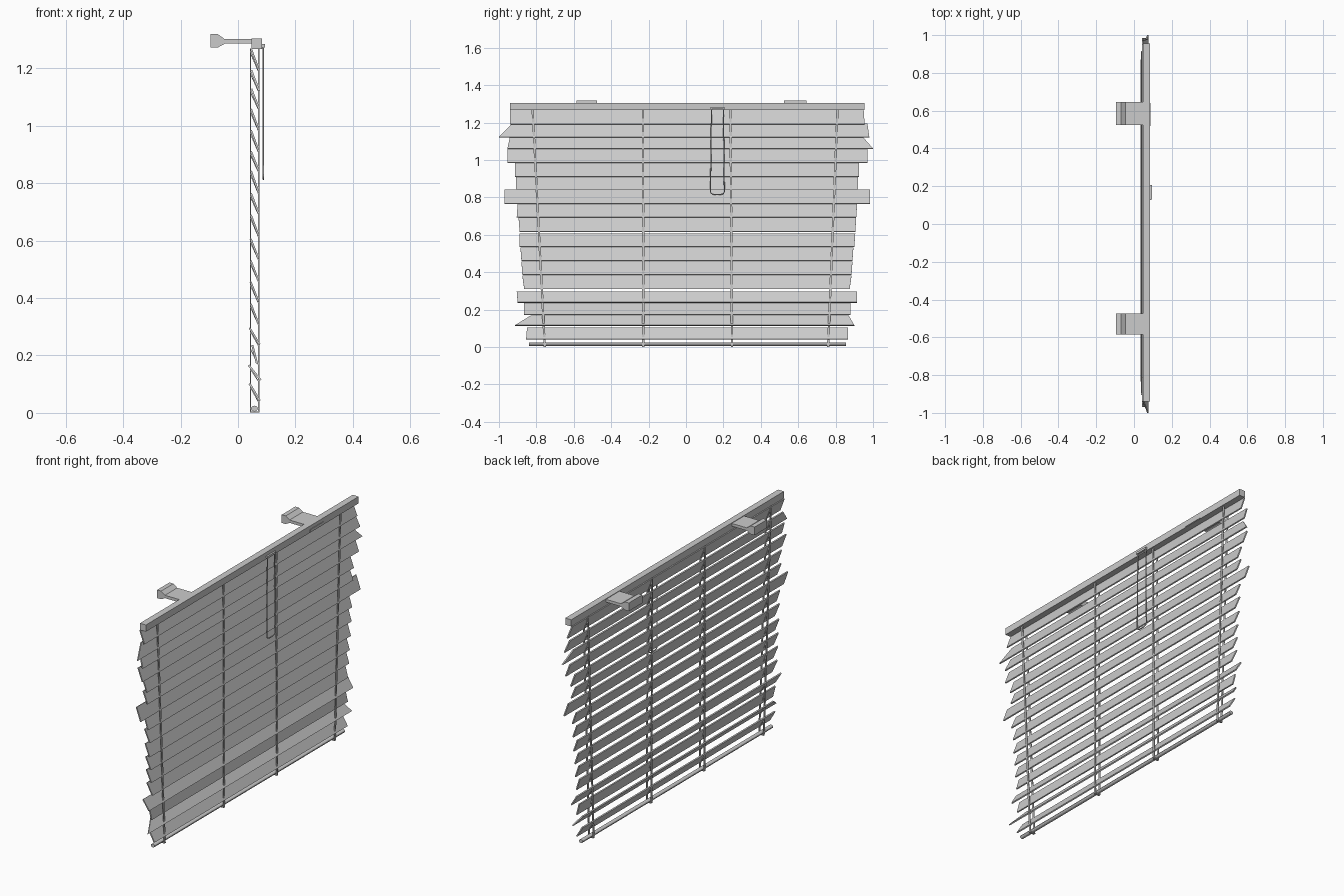
import bpy, bmesh
from math import cos, sin, pi
from mathutils import Vector

if "Cube" in bpy.data.objects:
    bpy.data.objects.remove(bpy.data.objects["Cube"])


def finish(bm, name):
    bmesh.ops.recalc_face_normals(bm, faces=bm.faces)
    me = bpy.data.meshes.new(name)
    bm.to_mesh(me)
    bm.free()
    ob = bpy.data.objects.new(name, me)
    bpy.context.collection.objects.link(ob)
    return ob


def loft(bm, a, b):
    """Closed solid between two matching outlines."""
    va = [bm.verts.new(p) for p in a]
    vb = [bm.verts.new(p) for p in b]
    n = len(va)
    bm.faces.new(va)
    bm.faces.new(vb[::-1])
    for i in range(n):
        bm.faces.new((va[i], vb[i], vb[(i + 1) % n], va[(i + 1) % n]))


def prism(name, xz, y0, y1):
    bm = bmesh.new()
    loft(bm, [(x, y0, z) for x, z in xz], [(x, y1, z) for x, z in xz])
    return finish(bm, name)


def box(name, x0, x1, y0, y1, z0, z1):
    return prism(name, [(x0, z0), (x1, z0), (x1, z1), (x0, z1)], y0, y1)


def strap(bm, a, b, wy, t):
    """Flat cord from a to b, wide in y, thin across."""
    a, b = Vector(a), Vector(b)
    d = (b - a).normalized()
    w = Vector((0, wy / 2, 0))
    n = d.cross(Vector((0, 1, 0))).normalized() * t / 2
    corners = [w + n, w - n, -w - n, -w + n]
    loft(bm, [a + c for c in corners], [b + c for c in corners])


# Head rail and wall brackets
box("head_rail", 0.047, 0.084, -0.94, 0.955, 1.266, 1.304)
arm = [(-0.095, 1.272), (-0.07, 1.272), (-0.046, 1.285), (0.05, 1.285),
       (0.05, 1.301), (-0.046, 1.301), (-0.07, 1.318), (-0.095, 1.318)]
for side, y0, y1 in (("left", -0.585, -0.475), ("right", 0.525, 0.645)):
    prism("wall_bracket_" + side, arm, y0, y1)
box("bracket_clip", 0.08, 0.087, 0.52, 0.64, 1.268, 1.284)

# Slats: top z, bottom z, back x, front x, left top/bottom y, right top/bottom y
slats = [
    (1.265, 1.192, .046, .073, -.94, -.94, .95, .955),
    (1.193, 1.122, .046, .073, -.93, -1.0, .97, .98),
    (1.128, 1.060, .046, .073, -.94, -.955, .94, 1.0),
    (1.058, .985, .045, .072, -.955, -.955, .97, .97),
    (.984, .910, .045, .072, -.915, -.915, .925, .925),
    (.910, .842, .045, .072, -.91, -.91, .92, .92),
    (.842, .766, .045, .072, -.97, -.97, .985, .985),
    (.764, .694, .045, .072, -.90, -.905, .915, .91),
    (.690, .616, .044, .072, -.895, -.89, .91, .905),
    (.606, .536, .044, .071, -.89, -.89, .905, .90),
    (.530, .460, .044, .071, -.885, -.88, .895, .89),
    (.456, .386, .044, .071, -.88, -.875, .89, .885),
    (.380, .310, .044, .071, -.875, -.865, .885, .875),
    (.296, .238, .040, .075, -.905, -.90, .915, .915),
    (.236, .172, .050, .066, -.865, -.865, .88, .88),
    (.166, .114, .037, .079, -.83, -.915, .87, .90),
    (.102, .042, .040, .076, -.85, -.855, .865, .865),
]
for i, (zt, zb, xb, xf, lt, lb, rt, rb) in enumerate(slats):
    d = Vector((xf - xb, 0, zb - zt)).normalized()
    nx, nz = -d.z * 0.0035, d.x * 0.0035
    bm = bmesh.new()
    ring = [[(xb + nx, yt, zt + nz), (xf + nx, yb, zb + nz),
             (xf - nx, yb, zb - nz), (xb - nx, yt, zt - nz)]
            for yt, yb in ((lt, lb), (rt, rb))]
    loft(bm, *ring)
    finish(bm, f"slat_{i + 1}")

# Rounded bottom rail
oval = [(0.057 + 0.012 * cos(i * pi / 6), 0.015 + 0.010 * sin(i * pi / 6))
        for i in range(12)]
prism("bottom_rail", oval, -0.84, 0.855)

# Ladder cords: front and back straps, rungs under slats, wrap under the rail
for k, (yt, yb) in enumerate([(-.82, -.755), (-.23, -.228), (.238, .246), (.81, .76)]):
    bm = bmesh.new()
    for x in (0.044, 0.072):
        strap(bm, (x, yt, 1.268), (x, yb, 0.003), 0.012, 0.004)
    strap(bm, (0.042, yb, 0.003), (0.074, yb, 0.003), 0.012, 0.005)
    for zt, zb, xb, xf, *_ in slats:
        y = yb + (yt - yb) * zb / 1.268
        strap(bm, (0.044, y, zt - 0.014), (0.072, y, zb - 0.006), 0.006, 0.003)
    finish(bm, f"ladder_cord_{k + 1}")

# Looped pull cord hanging in front
path = [(0.136, 1.275), (0.131, 0.83)]
path += [(0.168 - 0.036 * cos(pi * i / 6), 0.826 - 0.012 * sin(pi * i / 6)) for i in range(7)]
path += [(0.205, 0.83), (0.200, 1.275)]
cu = bpy.data.curves.new("pull_cord", "CURVE")
cu.dimensions = "3D"
cu.bevel_depth = 0.0032
cu.bevel_resolution = 1
cu.use_fill_caps = True
sp = cu.splines.new("POLY")
sp.points.add(len(path) - 1)
for p, (y, z) in zip(sp.points, path):
    p.co = (0.088, y, z, 1)
bpy.context.collection.objects.link(bpy.data.objects.new("pull_cord", cu))
box("cord_guide", 0.082, 0.094, 0.13, 0.206, 1.272, 1.284)
